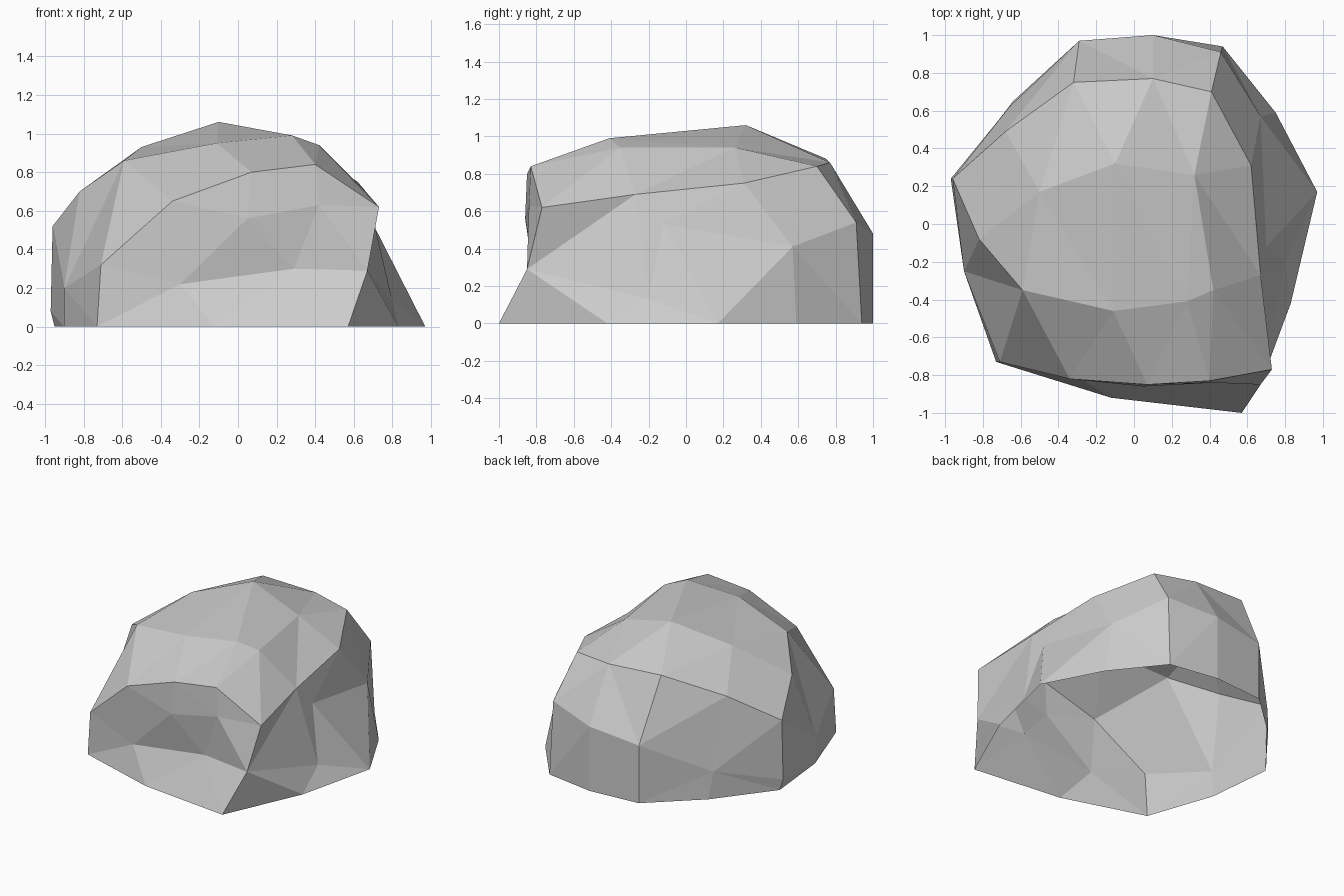
import bpy
import bmesh

# Remove the default object only
default = bpy.data.objects.get("Cube")
if default:
    bpy.data.objects.remove(default, do_unlink=True)

# Ground outline, counter-clockwise from the flared front corner
outline = [(.57, -1), (.83, -.42), (.97, .17), (.75, .59), (.47, .94), (.1, 1), (-.29, .97),
           (-.64, .65), (-.95, .25), (-.9, -.24), (-.73, -.73), (-.12, -.92)]
base = [(x, y, 0) for x, y in outline]
base += [base[-1]] * 2

# Lower contour of the boulder
lower = [(.67, -.85, .29), (.8, -.2, .13), (.7, -.12, .53), (.67, .57, .41), (.46, .91, .54),
         (.1, 1, .48), (-.29, .97, .43), (-.66, .62, .2), (-.97, .24, .08), (-.9, -.25, .2),
         (-.71, -.73, .32), (-.3, -.81, .22), (.29, -.81, .3)]
lower += [lower[-1]]

# Shoulder contour; one point is shared by two columns
side = (.67, -.27, .69)
shoulder = [(.73, -.77, .62), side, side, (.62, .31, .75), (.41, .7, .84), (.1, .77, .86),
            (-.32, .75, .88), (-.68, .49, .72), (-.96, .24, .52), (-.82, -.08, .7),
            (-.59, -.35, .86), (-.34, -.82, .65), (.05, -.86, .56), (.42, -.84, .63)]

# Crown contour, where columns converge toward the top
left, back_left, peak, right = (.42, -.35, .94), (.32, .26, .94), (-.1, .32, 1.06), (-.5, .17, .93)
brow = [(.07, -.85, .8), (.4, -.83, .84)]
crown = [left] * 3 + [back_left] * 2 + [peak] * 2 + [right] * 3 + shoulder[10:12] + brow

# Short ridge that closes the top
ridge_left, ridge_right = (.28, -.41, .99), (-.11, -.46, .95)
ridge = [ridge_left] * 5 + [ridge_right] * 8 + [ridge_left]


def loft(bm, contours):
    """Bridge neighbouring contours, merging shared points into triangles."""
    points = {}

    def vert(co):
        if co not in points:
            points[co] = bm.verts.new(co)
        return points[co]

    for low, high in zip(contours, contours[1:]):
        count = len(low)
        for i in range(count):
            j = (i + 1) % count
            corners = list(dict.fromkeys([low[i], low[j], high[j], high[i]]))
            if len(corners) > 2:
                bm.faces.new([vert(co) for co in corners])


def flat_material(name, color):
    mat = bpy.data.materials.new(name)
    mat.use_nodes = True
    mat.diffuse_color = color
    for node in mat.node_tree.nodes:
        if node.type == 'BSDF_PRINCIPLED':
            node.inputs["Base Color"].default_value = color
    return mat


# Build the faceted shell, open underneath
bm = bmesh.new()
loft(bm, [base, lower, shoulder, crown, ridge])
bmesh.ops.triangulate(bm, faces=bm.faces[:], quad_method='SHORT_EDGE')
mesh = bpy.data.meshes.new("boulder")
bm.to_mesh(mesh)
bm.free()

grey = .6
mesh.materials.append(flat_material("stone_grey", (grey, grey, grey, 1)))
boulder = bpy.data.objects.new("boulder", mesh)
bpy.context.scene.collection.objects.link(boulder)
